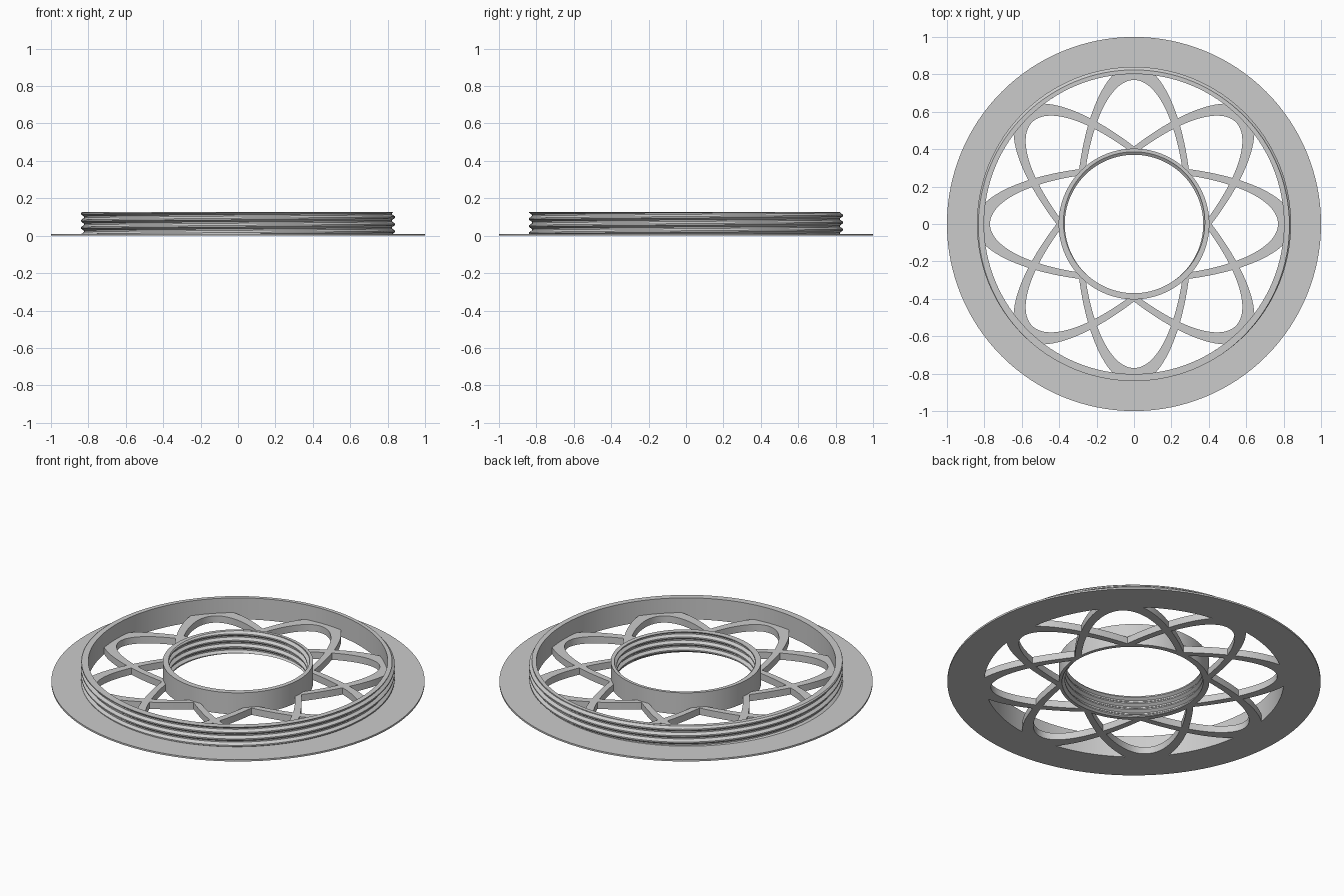
import bpy, bmesh
from math import cos, sin, pi, ceil

if "Cube" in bpy.data.objects:
    bpy.data.objects.remove(bpy.data.objects["Cube"], do_unlink=True)

SEG = 128
HEIGHT = 0.127
PITCH = 0.038

grey = bpy.data.materials.new("light grey")
grey.use_nodes = True
grey.diffuse_color = (0.6, 0.6, 0.6, 1)
grey.node_tree.nodes["Principled BSDF"].inputs["Base Color"].default_value = (0.6, 0.6, 0.6, 1)


def make_object(name, bm):
    bmesh.ops.recalc_face_normals(bm, faces=bm.faces[:])
    mesh = bpy.data.meshes.new(name)
    bm.to_mesh(mesh)
    bm.free()
    mesh.materials.append(grey)
    obj = bpy.data.objects.new(name, mesh)
    bpy.context.collection.objects.link(obj)
    return obj


def smooth(obj):
    bpy.ops.object.select_all(action="DESELECT")
    obj.select_set(True)
    bpy.context.view_layer.objects.active = obj
    bpy.ops.object.shade_smooth_by_angle(angle=0.4)


def band(name, inner, outer, z0, z1, turn=0.0):
    """Flat elliptical ring; inner and outer are (long, short) radii."""
    bm = bmesh.new()
    section = [(inner, z0), (outer, z0), (outer, z1), (inner, z1)]
    loops = []
    for (a, b), z in section:
        loop = []
        for i in range(SEG):
            t = 2 * pi * i / SEG
            x, y = a * cos(t), b * sin(t)
            loop.append(bm.verts.new((x * cos(turn) - y * sin(turn),
                                      x * sin(turn) + y * cos(turn), z)))
        loops.append(loop)
    for k in range(4):
        p, q = loops[k], loops[(k + 1) % 4]
        for i in range(SEG):
            j = (i + 1) % SEG
            bm.faces.new((p[i], p[j], q[j], q[i]))
    return make_object(name, bm)


def threaded_ring(name, root, crest, plain):
    """Ring with a helical thread on one wall and a plain opposite wall."""
    bm = bmesh.new()
    profile = [(0, root), (0.2, root), (0.5, crest), (0.7, crest), (1, root)]
    turns = ceil(HEIGHT / PITCH) + 3
    previous = None
    for i in range(turns * SEG + 1):
        t = 2 * pi * (i % SEG) / SEG
        base = PITCH * (i / SEG - 2)
        row = [bm.verts.new((r * cos(t), r * sin(t), base + f * PITCH)) for f, r in profile]
        if previous:
            for k in range(len(row) - 1):
                bm.faces.new((previous[k], row[k], row[k + 1], previous[k + 1]))
        previous = row
    bmesh.ops.remove_doubles(bm, verts=bm.verts[:], dist=1e-5)
    # Trim the endless thread to the ring height
    for z, up in ((0, -1), (HEIGHT, 1)):
        bmesh.ops.bisect_plane(bm, geom=bm.verts[:] + bm.edges[:] + bm.faces[:],
                               plane_co=(0, 0, z), plane_no=(0, 0, up), clear_outer=True)

    def extrude(edges):
        geom = bmesh.ops.extrude_edge_only(bm, edges=edges)["geom"]
        return ([g for g in geom if isinstance(g, bmesh.types.BMVert)],
                [g for g in geom if isinstance(g, bmesh.types.BMEdge)])

    # Flat end caps, then the plain wall
    for z in (0, HEIGHT):
        rim = [e for e in bm.edges if e.is_boundary
               and all(abs(v.co.z - z) < 1e-4 for v in e.verts)]
        verts, edges = extrude(rim)
        for v in verts:
            v.co.xy = v.co.xy.normalized() * plain
    verts, edges = extrude([e for e in edges if e.is_boundary])
    for v in verts:
        v.co.z = 0
    return make_object(name, bm)


def boolean(target, other, operation):
    mod = target.modifiers.new(operation, "BOOLEAN")
    mod.operation = operation
    mod.solver = "EXACT"
    mod.object = other
    bpy.ops.object.select_all(action="DESELECT")
    target.select_set(True)
    bpy.context.view_layer.objects.active = target
    bpy.ops.object.modifier_apply(modifier=mod.name)
    bpy.data.objects.remove(other, do_unlink=True)


# Thin outer flange
smooth(band("flange", (0.815, 0.815), (1, 1), 0, 0.01))

# Outer ring threaded outside, hub ring threaded inside
smooth(threaded_ring("outer_threaded_ring", 0.824, 0.84, 0.802))
smooth(threaded_ring("hub_threaded_ring", 0.386, 0.37, 0.403))

# Petal lattice: four crossing ellipses trimmed between hub and outer ring
lattice = band("petal_lattice", (0.77, 0.28), (0.855, 0.312), 0, 0.04)
for n in range(1, 4):
    boolean(lattice, band("petal", (0.77, 0.28), (0.855, 0.312), 0, 0.04, n * pi / 4), "UNION")
boolean(lattice, band("trim", (0.393, 0.393), (0.812, 0.812), -0.1, 0.1), "INTERSECT")
smooth(lattice)
